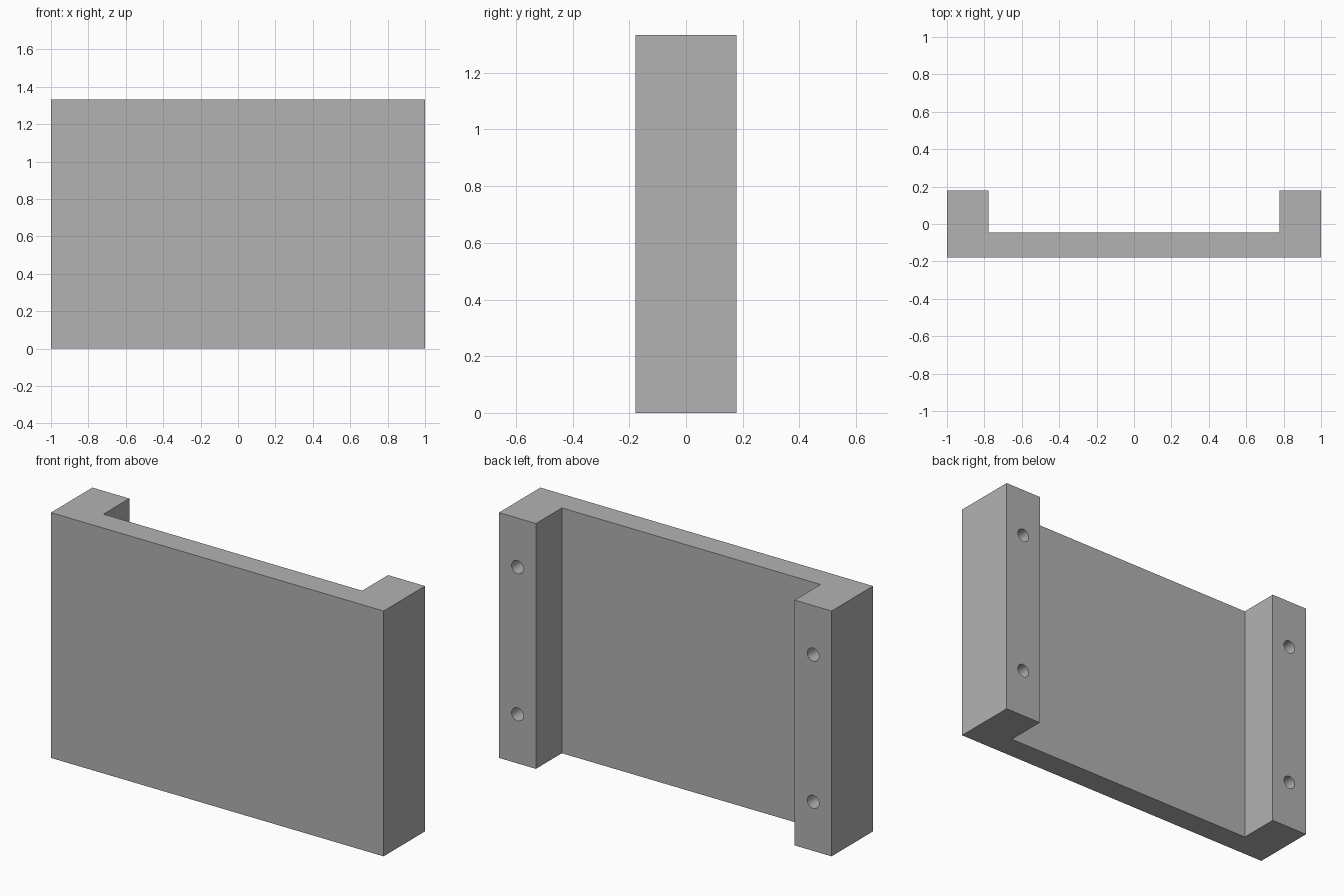
import bpy
import bmesh
from math import pi, radians
from mathutils import Matrix, Vector

default = bpy.data.objects.get("Cube")
if default:
    bpy.data.objects.remove(default, do_unlink=True)

# Dimensions, on a grid of 45 units per full width
U = 2 / 45
WIDTH, HEIGHT, DEPTH = 45 * U, 30 * U, 8 * U
PANEL, RAIL = 3 * U, 5 * U
HOLE_RADIUS, HOLE_DEPTH, HOLE_INSET = 0.8 * U, 6 * U, 6 * U

grey = bpy.data.materials.new("Plain grey")
grey.use_nodes = True
colour = (0.448, 0.448, 0.448, 1)
grey.diffuse_color = colour
grey.node_tree.nodes["Principled BSDF"].inputs["Base Color"].default_value = colour


def make_object(name, bm):
    bmesh.ops.recalc_face_normals(bm, faces=bm.faces)
    mesh = bpy.data.meshes.new(name)
    bm.to_mesh(mesh)
    bm.free()
    mesh.materials.append(grey)
    obj = bpy.data.objects.new(name, mesh)
    bpy.context.collection.objects.link(obj)
    return obj


# Channel-shaped panel with a rail on each side, extruded upward
x, inner = WIDTH / 2, WIDTH / 2 - RAIL
front, back = -DEPTH / 2, DEPTH / 2
half = [(x, front), (x, back), (inner, back), (inner, front + PANEL)]
profile = half + [(-px, py) for px, py in reversed(half)]
bm = bmesh.new()
base = bm.faces.new([bm.verts.new((px, py, 0)) for px, py in profile])
top = bmesh.ops.extrude_face_region(bm, geom=[base])["geom"]
bmesh.ops.translate(bm, vec=Vector((0, 0, HEIGHT)),
                    verts=[v for v in top if isinstance(v, bmesh.types.BMVert)])
panel = make_object("channel_panel", bm)

# Blind screw holes in the back of both rails
bm = bmesh.new()
for side in (-1, 1):
    for z in (HOLE_INSET, HEIGHT - HOLE_INSET):
        place = Matrix.Translation((side * (x - RAIL / 2), back, z)) @ Matrix.Rotation(pi / 2, 4, "X")
        bmesh.ops.create_cone(bm, cap_ends=True, segments=32, radius1=HOLE_RADIUS,
                              radius2=HOLE_RADIUS, depth=2 * HOLE_DEPTH, matrix=place)
cutter = make_object("hole_cutter", bm)
cutter.hide_render = True

cut = panel.modifiers.new("Screw holes", "BOOLEAN")
cut.operation = "DIFFERENCE"
cut.solver = "EXACT"
cut.object = cutter

bpy.ops.object.select_all(action="DESELECT")
panel.select_set(True)
bpy.context.view_layer.objects.active = panel
bpy.ops.object.modifier_apply(modifier=cut.name)
bpy.data.objects.remove(cutter, do_unlink=True)
bpy.ops.object.shade_smooth_by_angle(angle=radians(30))
